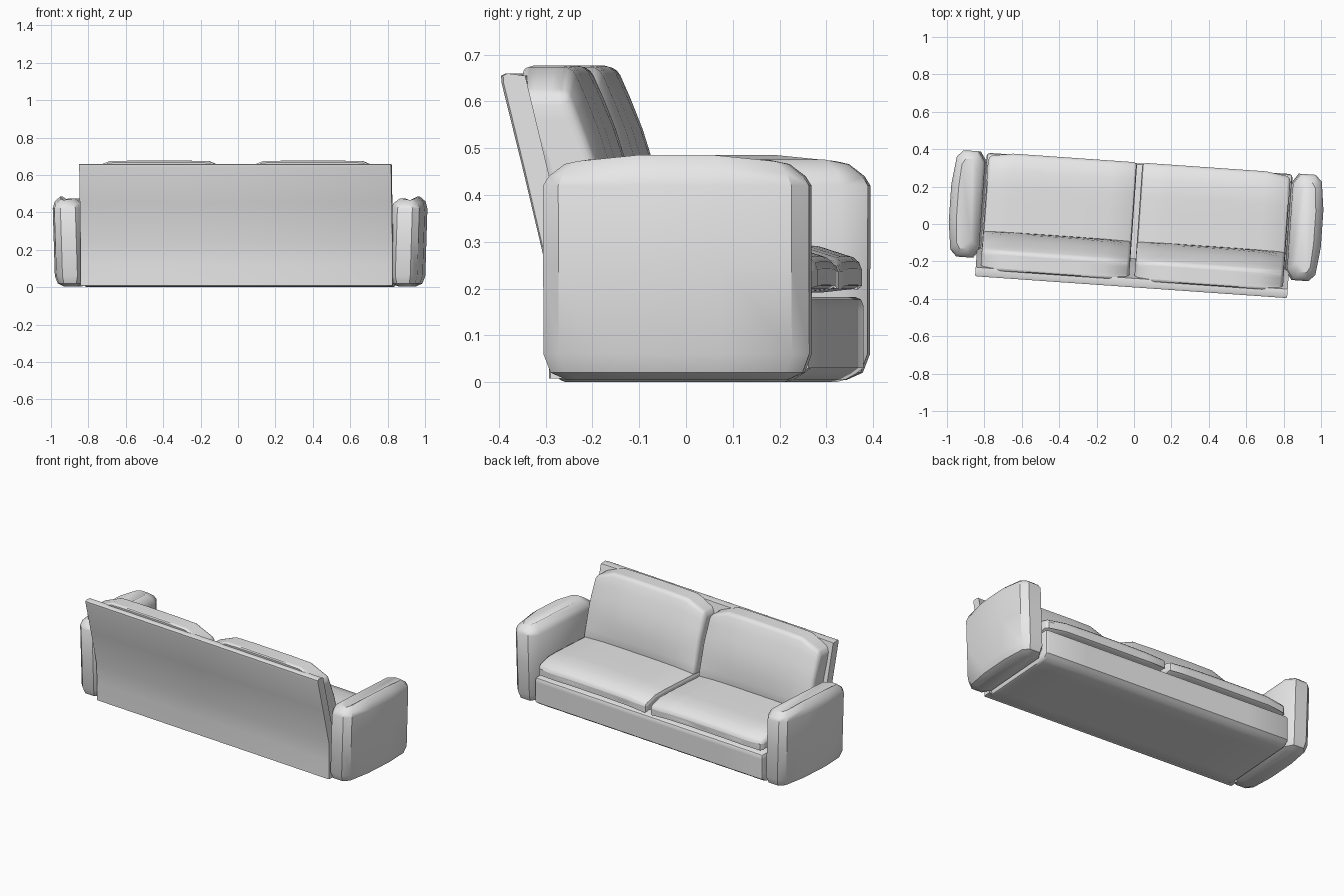
import bpy
import bmesh
import math
from mathutils import Matrix

cube = bpy.data.objects.get("Cube")
if cube:
    bpy.data.objects.remove(cube)

fabric = bpy.data.materials.new("grey_fabric")
fabric.use_nodes = True
fabric.diffuse_color = (0.8, 0.8, 0.8, 1)
fabric.node_tree.nodes["Principled BSDF"].inputs["Base Color"].default_value = (0.8, 0.8, 0.8, 1)

# The whole sofa stands slightly turned
PLACE = Matrix.Rotation(math.radians(-4), 4, "Z") @ Matrix.Translation((0.008, 0, 0))


def finish(name, bm, angle=35):
    bmesh.ops.recalc_face_normals(bm, faces=bm.faces)
    mesh = bpy.data.meshes.new(name)
    bm.to_mesh(mesh)
    bm.free()
    mesh.materials.append(fabric)
    ob = bpy.data.objects.new(name, mesh)
    bpy.context.collection.objects.link(ob)
    ob.matrix_world = PLACE
    bpy.ops.object.select_all(action="DESELECT")
    ob.select_set(True)
    bpy.context.view_layer.objects.active = ob
    bpy.ops.object.shade_smooth_by_angle(angle=math.radians(angle))
    return ob


def soft_box(name, low, high, bevel, segments=2, shape=None, cuts=5):
    """Bevelled, subdivided box between two corners, reshaped by a function."""
    bm = bmesh.new()
    bmesh.ops.create_cube(bm, size=1)
    bmesh.ops.subdivide_edges(bm, edges=bm.edges[:], cuts=cuts, use_grid_fill=True)
    for v in bm.verts:
        for i in range(3):
            v.co[i] = low[i] + (v.co[i] + 0.5) * (high[i] - low[i])
    bm.normal_update()
    sharp = [e for e in bm.edges if e.calc_face_angle(0) > 1]
    bmesh.ops.bevel(bm, geom=sharp, offset=bevel, segments=segments,
                    profile=0.5, affect="EDGES", clamp_overlap=True)
    if shape:
        for v in bm.verts:
            shape(v.co)
    return finish(name, bm)


def loft(name, rings):
    bm = bmesh.new()
    loops = [[bm.verts.new(p) for p in ring] for ring in rings]
    n = len(loops[0])
    for a, b in zip(loops, loops[1:]):
        for i in range(n):
            j = (i + 1) % n
            bm.faces.new((a[i], a[j], b[j], b[i]))
    bm.faces.new(loops[0])
    bm.faces.new(loops[-1])
    return finish(name, bm)


# Arms: bulged plan outline stacked upwards, flaring outwards at the top
half = [(-0.088, 0.23), (-0.05, 0.285), (0.03, 0.285), (0.065, 0.25), (0.084, 0.1)]
plan = half + [(x, -y) for x, y in reversed(half)]
levels = [(0.004, 0.05), (0.02, 0.015), (0.06, 0), (0.25, 0),
          (0.42, 0), (0.46, 0.012), (0.486, 0.045)]
for side, label in ((1, "left_arm"), (-1, "right_arm")):
    rings = []
    for z, inset in levels:
        ring = []
        for x, y in plan:
            px = x * (1 - inset / 0.09) + 0.015 * z / 0.48
            py = y * (1 - inset / 0.285)
            drop = 0.02 * (abs(y) / 0.285) ** 3 if z > 0.44 else 0
            ring.append((side * (0.9 + px), py + 0.045, z - drop))
        rings.append(ring)
    loft(label, rings)


# Base under the seat, with its lower front edge tucked in
def tuck(co):
    if co.z < 0.03 and co.y > 0.2:
        co.y -= 0.04 * (0.03 - co.z) / 0.03


soft_box("seat_base", (-0.82, -0.22, 0), (0.82, 0.325, 0.182), 0.018, 2, tuck)

# Back panel: upright below, leaning backwards above
profile = [(-0.235, 0.008), (-0.235, 0.12), (-0.238, 0.23), (-0.29, 0.45), (-0.337, 0.64),
           (-0.338, 0.655), (-0.328, 0.66), (-0.29, 0.655), (-0.24, 0.45),
           (-0.185, 0.23), (-0.185, 0.008)]
loft("back_panel", [[(x, y * s, z) for y, z in profile]
                    for x, s in ((-0.836, 0.985), (-0.828, 1), (0, 1), (0.828, 1), (0.836, 0.985))])

# Seat and back cushions, one pair on each side
for side, label in ((1, "left"), (-1, "right")):
    mid = side * 0.412

    def seat_shape(co):
        u = abs(co.x - mid) / 0.4
        front = max(0, (co.y - 0.2) / 0.13)
        if co.z > 0.23:
            co.z -= 0.035 * front ** 2 + 0.012 * u ** 4
        else:
            co.z += 0.012 * front ** 2
        outer = max(0, side * (co.x - mid) / 0.4 - 0.8) / 0.2
        if co.y > 0.2:
            co.y -= 0.03 * outer ** 2

    def back_shape(co):
        u = abs(co.x - mid) / 0.4
        h = (co.z - 0.27) / 0.405
        if co.y > -0.15:
            co.y += 0.03 * math.sin(math.pi * min(1, max(0, h))) * (1 - u ** 4)
        co.y -= 0.105 * h
        if h > 0.5:
            co.z -= 0.075 * u ** 8 * (h - 0.5) * 2

    lo, hi = sorted((side * 0.014, side * 0.81))
    soft_box(label + "_seat_cushion", (lo, -0.2, 0.19), (hi, 0.33, 0.295), 0.03, 2, seat_shape)
    soft_box(label + "_back_cushion", (lo, -0.2, 0.27), (hi, -0.09, 0.677), 0.045, 3, back_shape)
